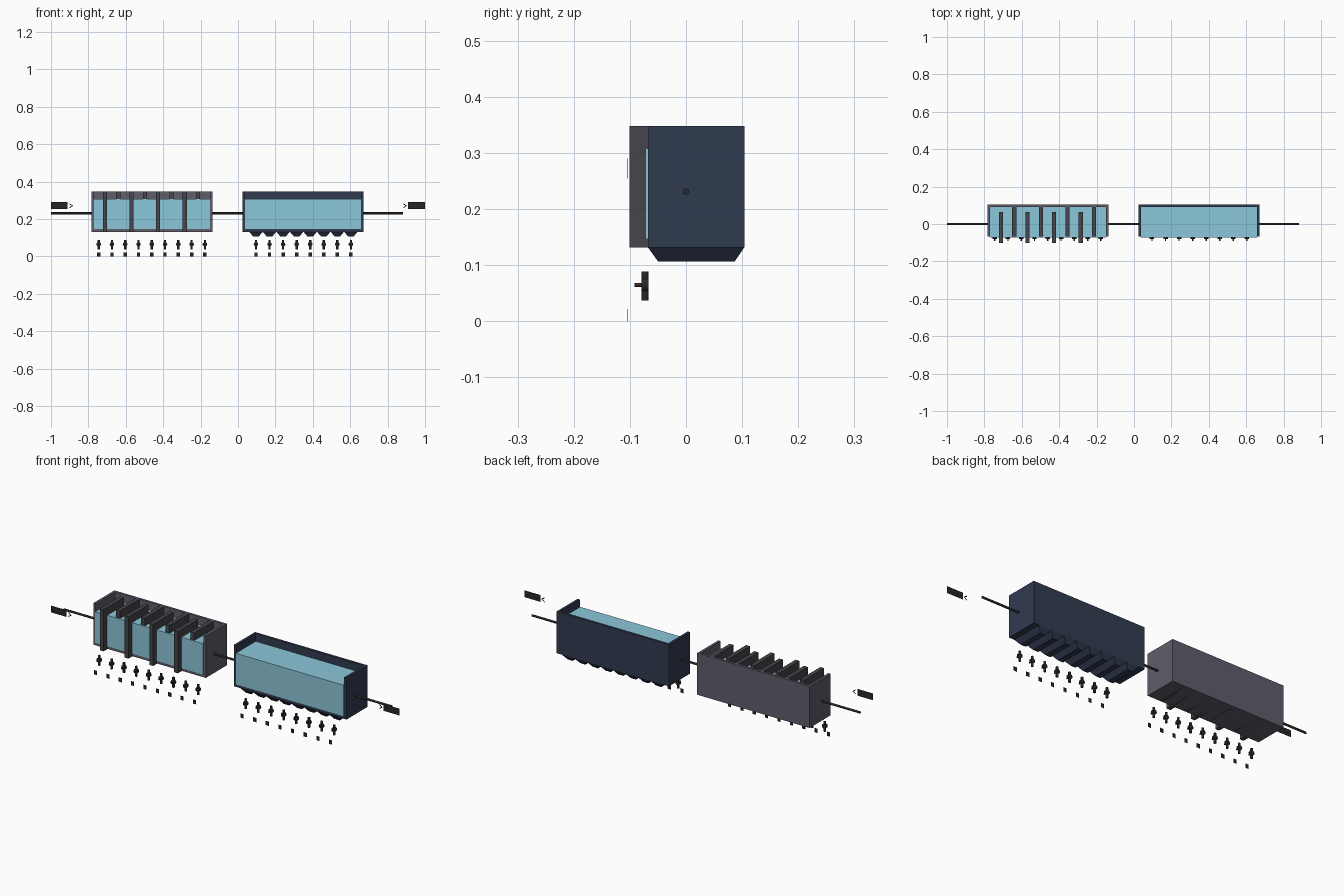
import bpy, bmesh
from mathutils import Matrix, Vector

if "Cube" in bpy.data.objects:
    bpy.data.objects.remove(bpy.data.objects["Cube"])


def material(name, rgb):
    m = bpy.data.materials.new(name)
    m.diffuse_color = (*rgb, 1)
    m.use_nodes = True
    m.node_tree.nodes["Principled BSDF"].inputs["Base Color"].default_value = m.diffuse_color
    return m


GREY = material("grey_concrete", (0.115, 0.11, 0.147))
NAVY = material("navy_steel", (0.03, 0.043, 0.08))
BAFFLE = material("baffle_grey", (0.06, 0.06, 0.07))
WATER = material("water_blue", (0.26, 0.57, 0.70))
DARK = material("dark_metal", (0.02, 0.02, 0.022))
RED = material("stem_brown", (0.06, 0.02, 0.02))


def finish(name, bm, mat, smooth=False):
    bmesh.ops.recalc_face_normals(bm, faces=bm.faces)
    me = bpy.data.meshes.new(name)
    bm.to_mesh(me)
    bm.free()
    ob = bpy.data.objects.new(name, me)
    bpy.context.collection.objects.link(ob)
    me.materials.append(mat)
    if smooth:
        bpy.ops.object.select_all(action='DESELECT')
        ob.select_set(True)
        bpy.context.view_layer.objects.active = ob
        bpy.ops.object.shade_smooth_by_angle()
    return ob


def prism(name, mat, points, axis, lo, hi):
    """Extrude a 2D outline along the x, y or z axis."""
    place = {'x': lambda a, b, t: (t, a, b),
             'y': lambda a, b, t: (a, t, b),
             'z': lambda a, b, t: (a, b, t)}[axis]
    bm = bmesh.new()
    f = bm.faces.new([bm.verts.new(place(a, b, lo)) for a, b in points])
    ext = bmesh.ops.extrude_face_region(bm, geom=[f])
    verts = [g for g in ext['geom'] if isinstance(g, bmesh.types.BMVert)]
    bmesh.ops.translate(bm, verts=verts, vec=Vector(place(0, 0, hi - lo)))
    return finish(name, bm, mat)


def box(name, mat, x0, x1, y0, y1, z0, z1):
    return prism(name, mat, [(x0, y0), (x1, y0), (x1, y1), (x0, y1)], 'z', z0, z1)


def rod(name, mat, axis, start, length, r, sides=24):
    bm = bmesh.new()
    rot = {'x': Matrix.Rotation(1.5707963, 4, 'Y'),
           'y': Matrix.Rotation(-1.5707963, 4, 'X'),
           'z': Matrix.Identity(4)}[axis]
    m = Matrix.Translation(start) @ rot @ Matrix.Translation((0, 0, length / 2))
    bmesh.ops.create_cone(bm, cap_ends=True, segments=sides, radius1=r,
                          radius2=r, depth=length, matrix=m)
    return finish(name, bm, mat, True)


FRONT, BACK = -0.068, 0.104
BOTTOM, TOP, WALL = 0.132, 0.348, 0.013
L0, L1, R0, R1 = -0.782, -0.137, 0.025, 0.67


def tank(side, mat, x0, x1):
    # open-topped, open-fronted trough with water inside
    box(side + "_floor", mat, x0, x1, FRONT, BACK, BOTTOM, BOTTOM + 0.015)
    box(side + "_back_wall", mat, x0, x1, BACK - WALL, BACK, BOTTOM, TOP)
    box(side + "_left_wall", mat, x0, x0 + WALL, FRONT, BACK, BOTTOM, TOP)
    box(side + "_right_wall", mat, x1 - WALL, x1, FRONT, BACK, BOTTOM, TOP)
    box(side + "_water", WATER, x0 + WALL, x1 - WALL, FRONT - 0.004,
        BACK - WALL, BOTTOM + 0.015, 0.308)


tank("grey_tank", GREY, L0, L1)
tank("navy_tank", NAVY, R0, R1)

# alternating baffles: odd ones stick out the front, even ones join the back
for i in range(8):
    x = -0.711 + i * 0.071
    y0, y1 = (-0.101, 0.065) if i % 2 == 0 else (FRONT, BACK - WALL)
    box(f"baffle_{i + 1}", BAFFLE, x - 0.011, x + 0.011, y0, y1, BOTTOM, TOP)


# tapered sludge hoppers under the navy tank
def hopper(name, x):
    bm = bmesh.new()
    loops = []
    for hx, y0, y1, z in ((0.036, FRONT, BACK, BOTTOM), (0.015, -0.05, 0.087, 0.107)):
        loops.append([bm.verts.new(p) for p in ((x - hx, y0, z), (x + hx, y0, z),
                                                (x + hx, y1, z), (x - hx, y1, z))])
    a, b = loops
    bm.faces.new(a)
    bm.faces.new(b)
    for k in range(4):
        n = (k + 1) % 4
        bm.faces.new((a[k], a[n], b[n], b[k]))
    finish(name, bm, NAVY)


# valves: upright pipe, round body, stem, and blank tag below
def valve(name, x):
    y, z = -0.073, 0.065
    rod(name + "_pipe", DARK, 'z', (x, y, 0.037), 0.052, 0.006)
    rod(name + "_body", DARK, 'y', (x, y - 0.006, z), 0.012, 0.012)
    rod(name + "_stem", RED, 'y', (x, -0.092, z), 0.015, 0.0035, 16)
    box(name + "_tag", DARK, x - 0.009, x + 0.009, -0.104, -0.1035, 0, 0.022)


for i in range(9):
    valve(f"grey_tank_valve_{i + 1}", -0.745 + i * 0.071)
for i in range(8):
    x = 0.096 + i * 0.0725
    hopper(f"hopper_{i + 1}", x)
    valve(f"navy_tank_valve_{i + 1}", x)

# inlet, connecting and outlet pipes
for name, x0, x1 in (("inlet_pipe", -1.0, L0 + 0.005),
                     ("connecting_pipe", L1 - 0.005, R0 + 0.005),
                     ("outlet_pipe", R1 - 0.005, 0.883)):
    rod(name, DARK, 'x', (x0, 0, 0.231), x1 - x0, 0.0055)

# blank end tags with flow arrows
for name, x0, x1, ax in (("inlet", -1.0, -0.912, -0.9), ("outlet", 0.908, 1.0, 0.885)):
    box(name + "_tag", DARK, x0, x1, -0.104, -0.1035, 0.255, 0.29)
    z, t = 0.271, 0.006
    prism(name + "_arrow", DARK,
          [(ax, z + 0.013), (ax, z + 0.013 - t), (ax + 0.012, z), (ax, z - 0.013 + t),
           (ax, z - 0.013), (ax + 0.018, z)], 'y', -0.104, -0.1035)
